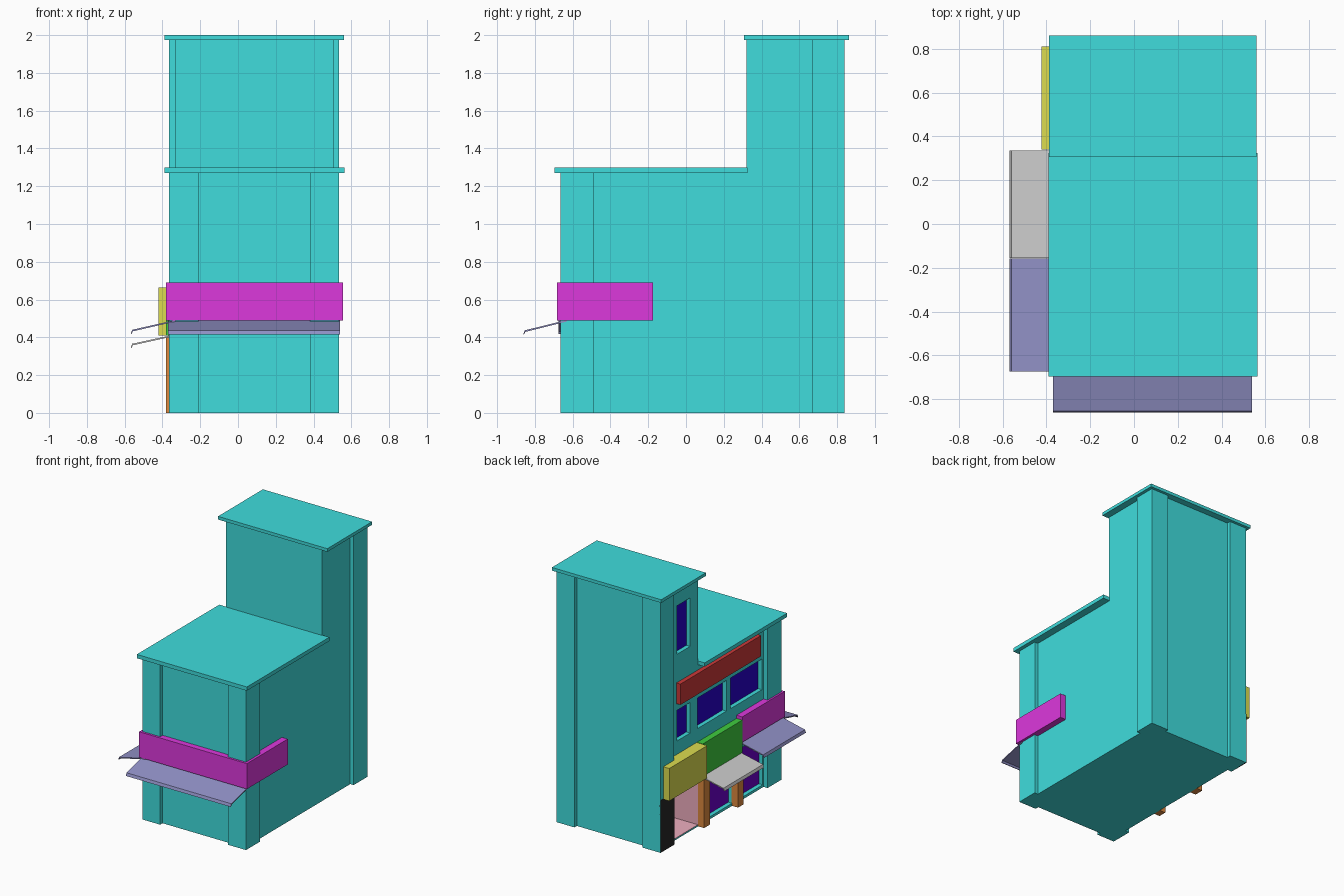
import bpy, bmesh

if "Cube" in bpy.data.objects:
    bpy.data.objects.remove(bpy.data.objects["Cube"])

def mat(name, r, g, b):
    m = bpy.data.materials.new(name)
    m.diffuse_color = (r, g, b, 1)
    m.use_nodes = True
    m.node_tree.nodes["Principled BSDF"].inputs["Base Color"].default_value = m.diffuse_color
    return m

TEAL = mat("teal", 0.05, 0.72, 0.72)
MAGENTA = mat("magenta", 0.72, 0.04, 0.72)
NAVY = mat("navy", 0.28, 0.28, 0.56)
GREEN = mat("green", 0.05, 0.6, 0.05)
YELLOW = mat("yellow", 0.72, 0.72, 0.08)
RED = mat("red", 0.6, 0.04, 0.04)
ORANGE = mat("orange", 0.72, 0.25, 0.05)
BLUE = mat("glass_blue", 0.02, 0.0, 0.6)
VIOLET = mat("shop_glass", 0.15, 0.0, 0.6)
PINK = mat("pink", 0.85, 0.42, 0.52)
BLACK = mat("black", 0.02, 0.02, 0.02)

def solid(name, profile, axis, a, b, material):
    """Extrude a 2D profile along x (profile y,z) or y (profile x,z) or z (profile x,y)."""
    place = {"x": lambda u, v, t: (t, u, v),
             "y": lambda u, v, t: (u, t, v),
             "z": lambda u, v, t: (u, v, t)}[axis]
    bm = bmesh.new()
    lo = [bm.verts.new(place(u, v, a)) for u, v in profile]
    hi = [bm.verts.new(place(u, v, b)) for u, v in profile]
    bm.faces.new(lo)
    bm.faces.new(hi)
    n = len(profile)
    for i in range(n):
        bm.faces.new((lo[i], lo[(i + 1) % n], hi[(i + 1) % n], hi[i]))
    bmesh.ops.recalc_face_normals(bm, faces=bm.faces)
    me = bpy.data.meshes.new(name)
    bm.to_mesh(me)
    bm.free()
    ob = bpy.data.objects.new(name, me)
    bpy.context.collection.objects.link(ob)
    if material:
        me.materials.append(material)
    return ob

def box(name, x, y, z, material):
    rect = [(x[0], y[0]), (x[1], y[0]), (x[1], y[1]), (x[0], y[1])]
    return solid(name, rect, "z", z[0], z[1], material)

def cut(target, y, z, depth):
    """Recess an opening into the left wall."""
    cutter = box("cutter", (-0.45, -0.33 + depth), y, z, None)
    cutter.hide_render = True
    mod = target.modifiers.new("opening", "BOOLEAN")
    mod.operation = "DIFFERENCE"
    mod.solver = "EXACT"
    mod.object = cutter
    bpy.context.view_layer.objects.active = target
    bpy.ops.object.modifier_apply(modifier=mod.name)
    bpy.data.objects.remove(cutter)

# Stepped main body: low front part and tall rear tower
body = solid("building_body",
             [(-0.635, 0), (0.81, 0), (0.81, 1.98), (0.32, 1.98), (0.32, 1.28), (-0.635, 1.28)],
             "x", -0.33, 0.505, TEAL)

# Recessed windows on the left wall
windows = [
    ("tower_window", (0.42, 0.58), (1.45, 1.83), BLUE),
    ("stair_window", (0.42, 0.58), (0.77, 1.01), BLUE),
    ("middle_window", (-0.03, 0.33), (0.77, 1.01), BLUE),
    ("front_window", (-0.47, -0.08), (0.77, 1.01), BLUE),
    ("shop_window_rear", (-0.10, 0.245), (0.02, 0.41), VIOLET),
    ("shop_window_front", (-0.48, -0.165), (0.02, 0.41), VIOLET),
]
for name, y, z, m in windows:
    cut(body, y, z, 0.035)
    box(name, (-0.297, -0.285), (y[0] - 0.005, y[1] + 0.005), (z[0] - 0.005, z[1] + 0.005), m)

# Deep entrance with pink lining
cut(body, (0.32, 0.67), (0.01, 0.42), 0.30)
t = 0.004
box("entrance_floor", (-0.33, -0.03), (0.32, 0.67), (0.01, 0.01 + t), PINK)
box("entrance_ceiling", (-0.33, -0.03), (0.32, 0.67), (0.42 - t, 0.42), PINK)
box("entrance_back", (-0.03 - t, -0.03), (0.32, 0.67), (0.01, 0.42), PINK)
for i, y in enumerate((0.32, 0.67 - t)):
    box(f"entrance_side_{i}", (-0.33, -0.03), (y, y + t), (0.01, 0.42), PINK)

# Corner pilasters
for side, x in (("left", (-0.365, -0.21)), ("right", (0.38, 0.535))):
    box(f"front_pilaster_{side}", x, (-0.665, -0.49), (0, 1.275), TEAL)
    box(f"rear_pilaster_{side}", x, (0.67, 0.84), (0, 1.98), TEAL)

# Roof slabs
box("front_roof", (-0.39, 0.565), (-0.697, 0.325), (1.27, 1.30), TEAL)
box("tower_roof", (-0.388, 0.56), (0.307, 0.862), (1.975, 2.0), TEAL)

# Wrap-around band sign: one U-shaped plan
solid("band_sign",
      [(-0.38, -0.155), (-0.38, -0.682), (0.555, -0.682), (0.555, -0.175),
       (0.50, -0.175), (0.50, -0.63), (-0.325, -0.63), (-0.325, -0.155)],
      "z", 0.49, 0.69, MAGENTA)

# Flat signboards on the left wall
box("green_sign", (-0.38, -0.325), (-0.155, 0.335), (0.41, 0.665), GREEN)
solid("yellow_sign",
      [(-0.422, 0.34), (-0.422, 0.81), (-0.37, 0.81), (-0.37, 0.67), (-0.325, 0.67), (-0.325, 0.34)],
      "z", 0.41, 0.665, YELLOW)
box("upper_sign", (-0.365, -0.325), (-0.41, 0.59), (1.065, 1.228), RED)

# Doorway posts and black corner panel
for i, y in enumerate(((0.245, 0.32), (-0.165, -0.10))):
    box(f"shop_post_{i}", (-0.382, -0.325), y, (0, 0.40), ORANGE)
box("corner_panel", (-0.368, -0.36), (0.67, 0.84), (0, 0.41), BLACK)

# Thin sloping awnings with a drop lip
def awning(name, axis, wall, edge, top, drop, a, b, m):
    th = 0.008
    pts = [(wall, top), (edge + 0.008, top - drop), (edge, top - drop - 0.022),
           (edge + 0.004, top - drop - 0.022), (edge + 0.012, top - drop - th), (wall, top - th)]
    solid(name, pts, axis, a, b, m)

awning("front_awning", "x", -0.63, -0.862, 0.492, 0.055, -0.37, 0.54, NAVY)
awning("left_awning", "y", -0.33, -0.568, 0.492, 0.052, -0.675, -0.157, NAVY)
awning("white_awning", "y", -0.33, -0.568, 0.416, 0.05, -0.155, 0.335, mat("white", 0.7, 0.7, 0.7))
